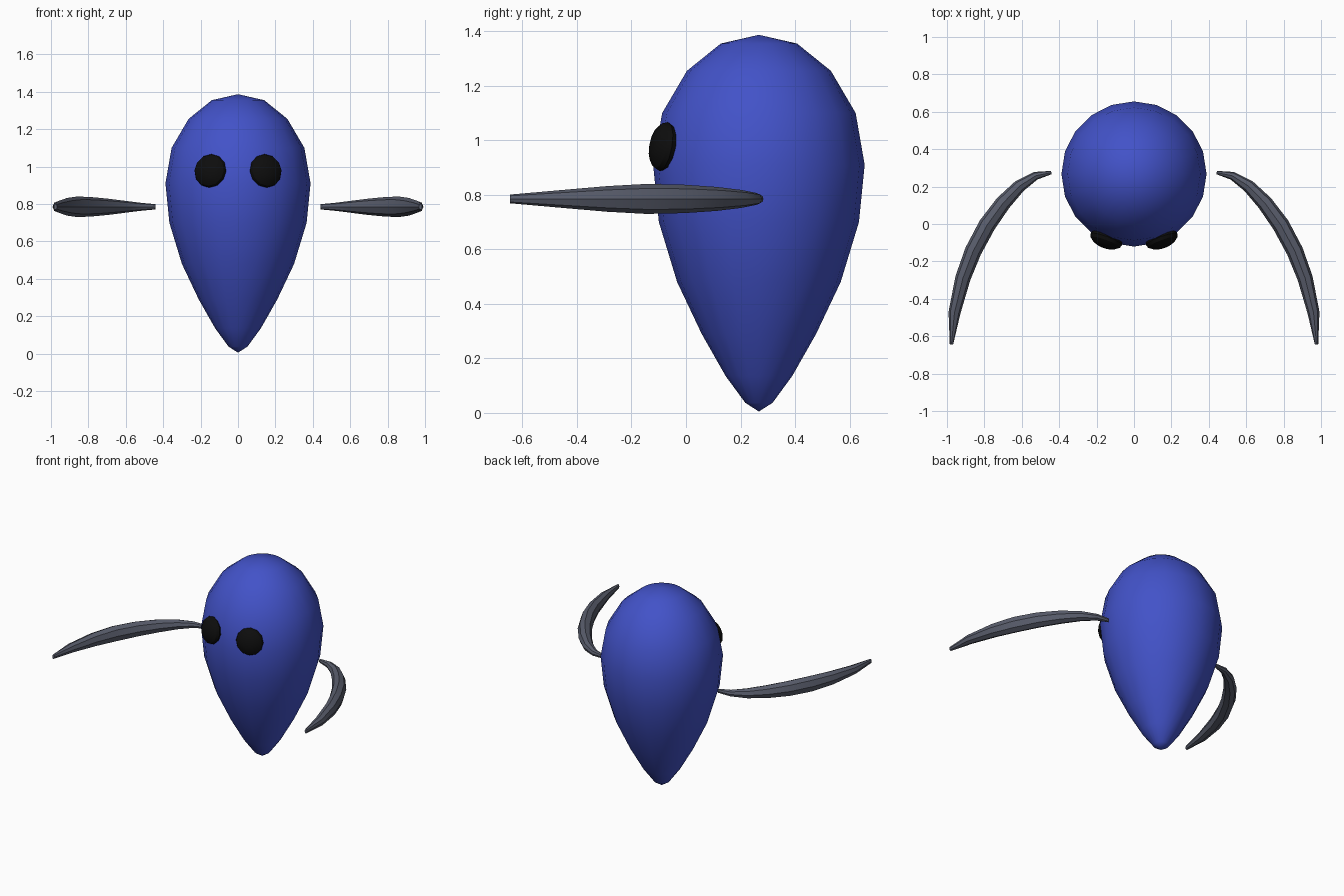
import bpy
import bmesh
import math
from mathutils import Vector, Matrix

cube = bpy.data.objects.get("Cube")
if cube:
    bpy.data.objects.remove(cube, do_unlink=True)


def make_material(name, rgb, roughness=0.6):
    mat = bpy.data.materials.new(name)
    mat.use_nodes = True
    mat.diffuse_color = (*rgb, 1)
    bsdf = mat.node_tree.nodes["Principled BSDF"]
    bsdf.inputs["Base Color"].default_value = (*rgb, 1)
    bsdf.inputs["Roughness"].default_value = roughness
    return mat


BLUE = make_material("body blue", (0.055, 0.085, 0.58))
GREY = make_material("arm grey", (0.10, 0.11, 0.15))
BLACK = make_material("eye black", (0.004, 0.004, 0.004))


def finish(name, bm, mat, angle):
    """Turn a bmesh into a shaded, coloured object."""
    bmesh.ops.recalc_face_normals(bm, faces=bm.faces)
    mesh = bpy.data.meshes.new(name)
    bm.to_mesh(mesh)
    bm.free()
    mesh.materials.append(mat)
    obj = bpy.data.objects.new(name, mesh)
    bpy.context.collection.objects.link(obj)
    bpy.ops.object.select_all(action='DESELECT')
    obj.select_set(True)
    bpy.context.view_layer.objects.active = obj
    bpy.ops.object.shade_smooth_by_angle(angle=math.radians(angle))
    return obj


def bridge(bm, a, b):
    """Join two rings of equal size with quads."""
    n = len(a)
    for i in range(n):
        j = (i + 1) % n
        bm.faces.new((a[i], a[j], b[j], b[i]))


# Teardrop body: (radius, height) rings between two poles
BODY_Y = 0.2675
PROFILE = [(0.05, 0.037), (0.122, 0.135), (0.21, 0.29), (0.30, 0.48),
           (0.367, 0.70), (0.388, 0.91), (0.355, 1.10), (0.264, 1.255),
           (0.14, 1.355)]
SIDES = 20
bm = bmesh.new()
rings = []
for r, z in PROFILE:
    rings.append([bm.verts.new((r * math.cos(2 * math.pi * i / SIDES),
                                BODY_Y + r * math.sin(2 * math.pi * i / SIDES), z))
                  for i in range(SIDES)])
for a, b in zip(rings, rings[1:]):
    bridge(bm, a, b)
for ring, z in ((rings[0], 0.005), (rings[-1], 1.387)):
    pole = bm.verts.new((0, BODY_Y, z))
    for i in range(SIDES):
        bm.faces.new((ring[i], ring[(i + 1) % SIDES], pole))
finish("body", bm, BLUE, 60)

# Arm stations: x, y, half width, half height
ARM_Z = 0.785
ARM = [(0.442, 0.275, 0.009, 0.014), (0.525, 0.258, 0.022, 0.022),
       (0.612, 0.203, 0.034, 0.033), (0.70, 0.112, 0.042, 0.044),
       (0.785, -0.005, 0.046, 0.052), (0.86, -0.145, 0.045, 0.055),
       (0.915, -0.29, 0.041, 0.047), (0.96, -0.475, 0.032, 0.031),
       (0.976, -0.645, 0.009, 0.016)]


def build_arm(name, side):
    """Sweep an eight-sided section along the curved arm."""
    bm = bmesh.new()
    rings = []
    for k, (x, y, w, h) in enumerate(ARM):
        p, q = ARM[max(k - 1, 0)], ARM[min(k + 1, len(ARM) - 1)]
        along = Vector((q[0] - p[0], q[1] - p[1], 0)).normalized()
        if k == len(ARM) - 1:
            along = Vector((0, -1, 0))
        across = Vector((-along.y, along.x, 0))
        ring = []
        for i in range(8):
            t = 2 * math.pi * i / 8
            c = Vector((x, y, ARM_Z)) + across * w * math.cos(t)
            ring.append(bm.verts.new((side * c.x, c.y, c.z + h * math.sin(t))))
        rings.append(ring)
    for a, b in zip(rings, rings[1:]):
        bridge(bm, a, b)
    bm.faces.new(rings[0])
    bm.faces.new(rings[-1])
    finish(name, bm, GREY, 30)


def build_eye(name, side):
    """Flattened ball lying on the body, turned outward and slightly up."""
    bm = bmesh.new()
    bmesh.ops.create_uvsphere(bm, u_segments=12, v_segments=8, radius=1)
    place = (Matrix.Translation((side * 0.148, -0.082, 0.977))
             @ Matrix.Rotation(side * math.radians(20), 4, 'Z')
             @ Matrix.Rotation(math.radians(80), 4, 'X')
             @ Matrix.Diagonal((0.09, 0.091, 0.047, 1)))
    bmesh.ops.transform(bm, matrix=place, verts=bm.verts)
    finish(name, bm, BLACK, 30)


# Paired parts
for label, side in (("left", 1), ("right", -1)):
    build_arm(label + "_arm", side)
    build_eye(label + "_eye", side)
